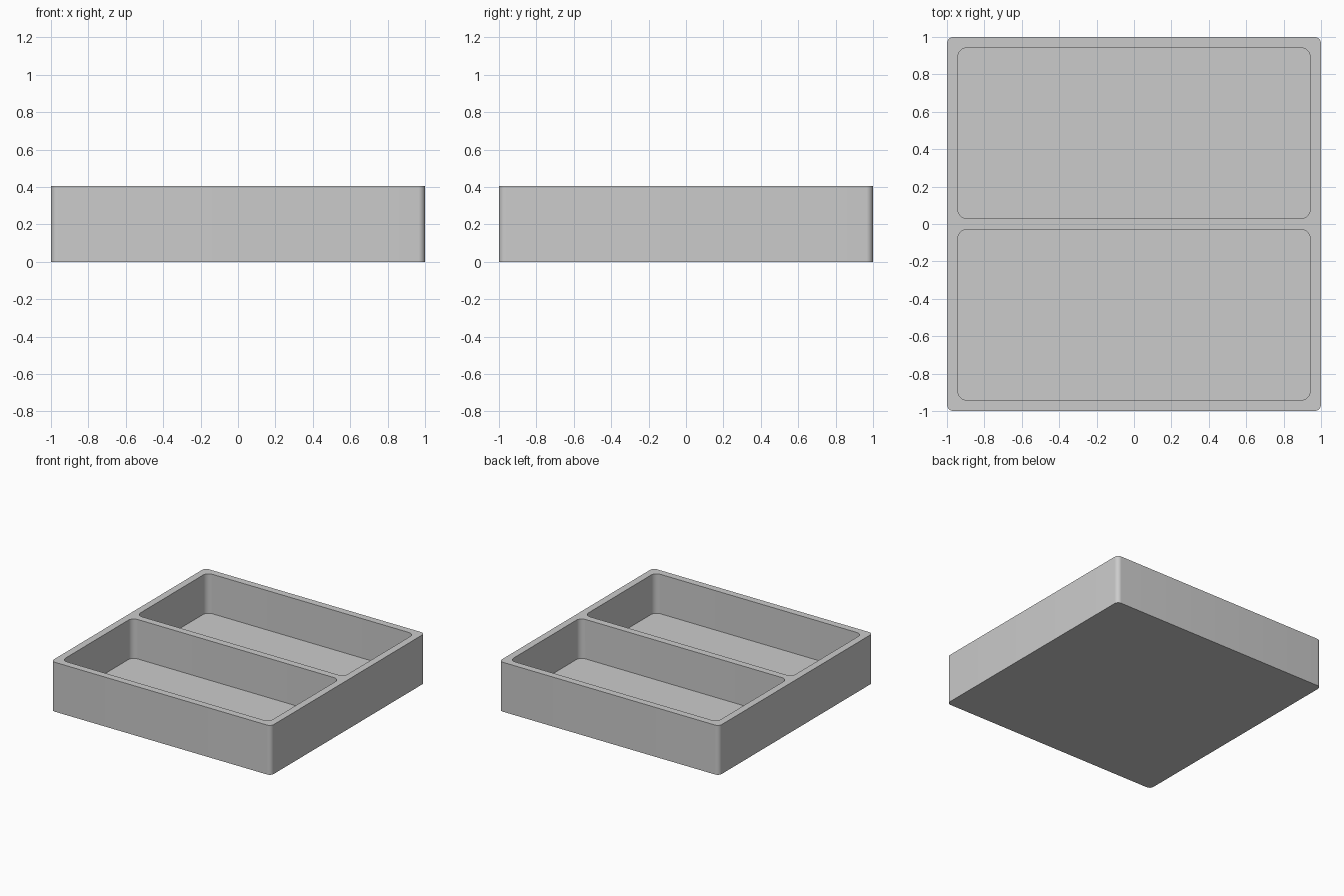
import bpy, bmesh, math

if "Cube" in bpy.data.objects:
    bpy.data.objects.remove(bpy.data.objects["Cube"])

SIZE, HEIGHT = 2.0, 0.406      # outer tray
WALL, FLOOR = 0.058, 0.082     # wall / divider and floor thickness
ARC_STEPS = 10


def rounded_block(name, cx, cy, width, depth, z0, z1, radius):
    """Upright block with rounded vertical edges."""
    bm = bmesh.new()
    ring = []
    for i, (sx, sy) in enumerate([(1, 1), (-1, 1), (-1, -1), (1, -1)]):
        for k in range(ARC_STEPS + 1):
            a = math.pi / 2 * (i + k / ARC_STEPS)
            ring.append(bm.verts.new((
                cx + sx * (width / 2 - radius) + radius * math.cos(a),
                cy + sy * (depth / 2 - radius) + radius * math.sin(a), z0)))
    base = bm.faces.new(ring)
    top = bmesh.ops.extrude_face_region(bm, geom=[base])["geom"]
    bmesh.ops.translate(bm, vec=(0, 0, z1 - z0),
                        verts=[g for g in top if isinstance(g, bmesh.types.BMVert)])
    bmesh.ops.recalc_face_normals(bm, faces=bm.faces[:])
    mesh = bpy.data.meshes.new(name)
    bm.to_mesh(mesh)
    bm.free()
    obj = bpy.data.objects.new(name, mesh)
    bpy.context.collection.objects.link(obj)
    return obj


grey = bpy.data.materials.new("light grey")
grey.diffuse_color = (0.6, 0.6, 0.6, 1)
grey.use_nodes = True
grey.node_tree.nodes["Principled BSDF"].inputs["Base Color"].default_value = grey.diffuse_color

# Tray body
tray = rounded_block("tray", 0, 0, SIZE, SIZE, 0, HEIGHT, 0.036)
tray.data.materials.append(grey)

# Two compartments, front and back, cut out of the body
pocket_w = SIZE - 2 * WALL
pocket_d = (SIZE - 3 * WALL) / 2
cutters = []
for side, label in ((-1, "front"), (1, "back")):
    cutter = rounded_block(label + "_compartment_cutter", 0,
                           side * (WALL + pocket_d) / 2,
                           pocket_w, pocket_d, FLOOR, HEIGHT + 0.2, 0.05)
    cutter.data.materials.append(grey)
    cutter.hide_render = True
    cutters.append(cutter)
    mod = tray.modifiers.new(label + "_compartment", 'BOOLEAN')
    mod.operation = 'DIFFERENCE'
    mod.solver = 'EXACT'
    mod.object = cutter

# Apply the cuts and drop the cutters
bpy.context.view_layer.objects.active = tray
tray.select_set(True)
for mod in list(tray.modifiers):
    bpy.ops.object.modifier_apply(modifier=mod.name)
for cutter in cutters:
    bpy.data.objects.remove(cutter, do_unlink=True)

# Smooth corners, crisp rims
bpy.ops.object.shade_smooth_by_angle(angle=math.radians(30))
